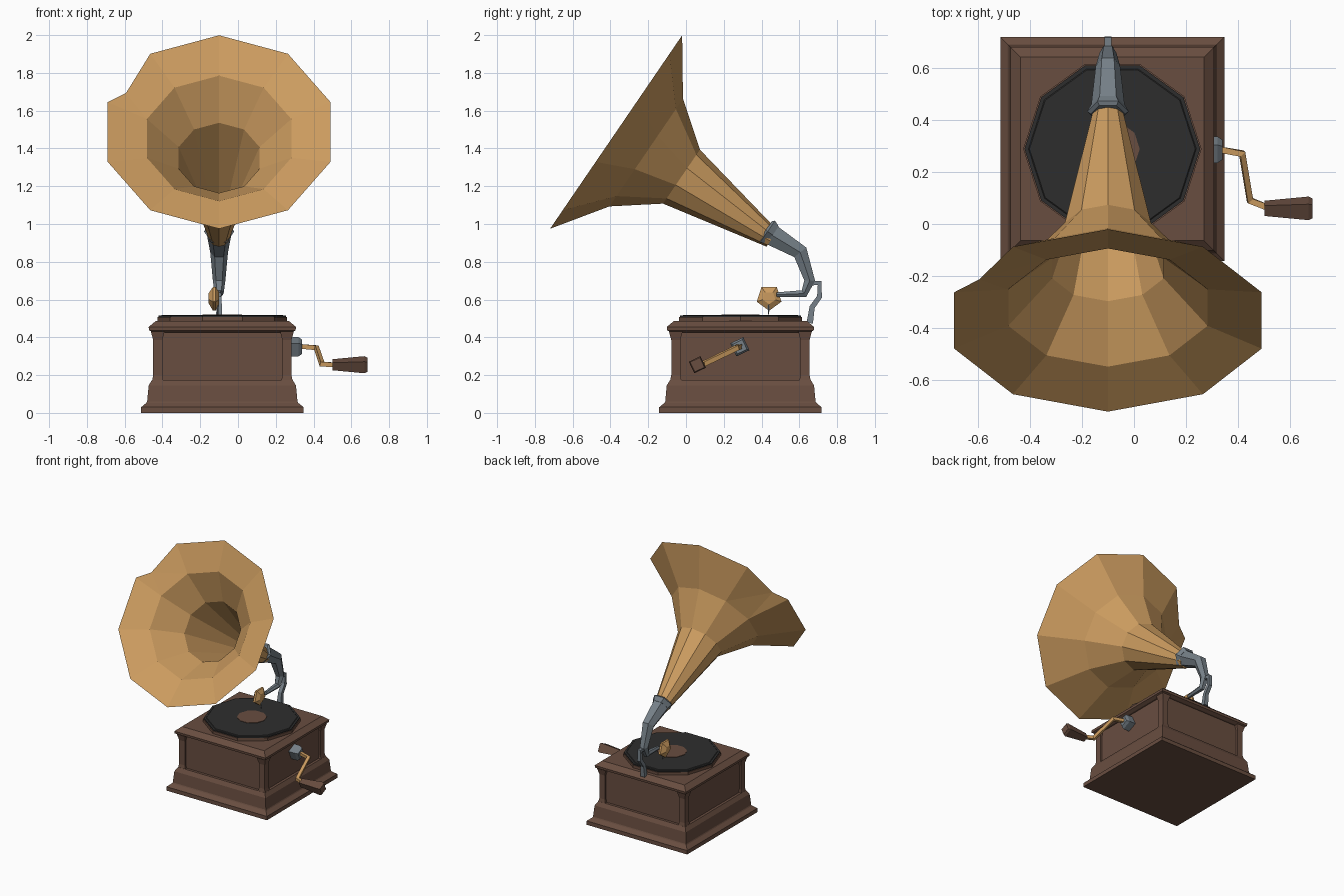
import bpy, bmesh
from math import cos, sin, radians, sqrt, tau
from mathutils import Vector

if "Cube" in bpy.data.objects:
    bpy.data.objects.remove(bpy.data.objects["Cube"])

X, Y, Z = Vector((1, 0, 0)), Vector((0, 1, 0)), Vector((0, 0, 1))
BASE = Vector((-0.083, 0.288, 0))   # middle of the cabinet
HORN_X = -0.10                      # plane of the horn and arm


def material(name, rgb):
    m = bpy.data.materials.new(name)
    m.use_nodes = True
    m.diffuse_color = (*rgb, 1)
    m.node_tree.nodes["Principled BSDF"].inputs["Base Color"].default_value = (*rgb, 1)
    return m


brass = material("brass", (0.60, 0.33, 0.115))
wood = material("dark wood", (0.14, 0.075, 0.051))
steel = material("grey steel", (0.18, 0.215, 0.245))
black = material("record black", (0.027, 0.027, 0.027))


def ring(centre, axis, radius, n, ref, phase=0):
    """Regular polygon around an axis, its first corner towards ref."""
    a = Vector(axis).normalized()
    u = (ref - a * ref.dot(a)).normalized()
    v = a.cross(u)
    angles = [radians(phase) + tau * k / n for k in range(n)]
    return [Vector(centre) + radius * (cos(t) * u + sin(t) * v) for t in angles]


def loft(name, rings, mat, edit=None):
    """Closed skin over a row of rings."""
    bm = bmesh.new()
    rows = [[bm.verts.new(p) for p in r] for r in rings]
    n = len(rows[0])
    for a, b in zip(rows, rows[1:]):
        for k in range(n):
            j = (k + 1) % n
            bm.faces.new((a[k], a[j], b[j], b[k]))
    bm.faces.new(rows[0][::-1])
    bm.faces.new(rows[-1])
    if edit:
        edit(bm)
    bmesh.ops.recalc_face_normals(bm, faces=bm.faces[:])
    mesh = bpy.data.meshes.new(name)
    bm.to_mesh(mesh)
    bm.free()
    mesh.materials.append(mat)
    ob = bpy.data.objects.new(name, mesh)
    bpy.context.collection.objects.link(ob)
    return ob


def turned(name, start, axis, profile, n, ref, mat, phase=0, edit=None):
    """Profile of (distance along axis, radius)."""
    a = Vector(axis).normalized()
    rings = [ring(Vector(start) + a * s, a, r, n, ref, phase) for s, r in profile]
    return loft(name, rings, mat, edit)


def square(name, centre, profile, mat):
    """Square stack of (height, half width)."""
    return turned(name, centre, Z, [(z, h * sqrt(2)) for z, h in profile], 4, X, mat, 45)


def tube(name, points, radii, n, ref, mat, phase=0):
    pts = [Vector(p) for p in points]
    rings = []
    for i, p in enumerate(pts):
        before = (p - pts[i - 1]).normalized() if i else Vector()
        after = (pts[i + 1] - p).normalized() if i < len(pts) - 1 else Vector()
        rings.append(ring(p, before + after, radii[i], n, ref, phase))
    return loft(name, rings, mat)


def in_plane(points):
    return [(HORN_X, y, z) for y, z in points]


# Cabinet: moulded foot, body, corner posts, lid
square("cabinet_foot", BASE, [(0, .43), (.03, .43), (.053, .402), (.06, .398),
                              (.145, .39), (.175, .372)], wood)
square("cabinet_body", BASE, [(.17, .352), (.43, .352)], wood)
for sx, x_name in ((-1, "right"), (1, "left")):
    for sy, y_name in ((-1, "front"), (1, "back")):
        corner = BASE + Vector((sx * .342, sy * .342, 0))
        square(f"{y_name}_{x_name}_post", corner,
               [(.17, .03), (.2, .024), (.385, .024), (.43, .036)], wood)
square("cabinet_lid", BASE, [(.425, .365), (.437, .388), (.455, .39), (.475, .366),
                             (.487, .352)], wood)

# Turntable and record
turned("turntable", BASE, Z, [(.48, .342), (.508, .342)], 10, X, wood)
turned("record", BASE, Z, [(.505, .337), (.516, .337), (.516, .322), (.519, .318)],
       10, X, black)
turned("record_label", BASE, Z, [(.515, .105), (.522, .105)], 10, X, wood)


# Horn: outer flare out to the rim, then the inner flare back to the throat
def dent_rim(bm):
    spot = Vector((-.593, -.212, 1.693))
    edge = min(bm.edges, key=lambda e: ((e.verts[0].co + e.verts[1].co) / 2 - spot).length)
    made = bmesh.ops.bisect_edges(bm, edges=[edge], cuts=1)["geom_split"]
    vert = next(g for g in made if isinstance(g, bmesh.types.BMVert))
    vert.co = spot
    bmesh.ops.triangulate(bm, faces=vert.link_faces[:])


turned("horn", (HORN_X, -.37, 1.487), (0, .826, -.564),
       [(1.0, .052), (.419, .173), (.193, .345), (0, .62),
        (.06, .402), (.243, .225), (.78, .062)], 10, Z, brass, edit=dent_rim)

# Hollow-looking collar and tapering arm
turned("horn_collar", (HORN_X, .422, .967), (0, .826, -.564),
       [(0, .066), (.012, .08), (.045, .064)], 6, X, steel)
tube("horn_arm", in_plane([(.44, .95), (.605, .85), (.655, .70), (.625, .632), (.48, .626)]),
     [.066, .047, .033, .024, .014], 6, X, steel)

# Rear bracket that holds the arm
tube("arm_bracket", in_plane([(.65, .685), (.707, .688), (.707, .615), (.668, .56), (.655, .475)]),
     [.018, .019, .019, .02, .024], 4, X, steel, 45)

# Sound box and needle
turned("sound_box", (-.155, .44, .61), X,
       [(0, .03), (.022, .069), (.037, .069), (.055, .035)], 5, -Z, brass)
turned("needle", (-.107, .437, .522), Z, [(0, .003), (.06, .006)], 4, X, steel)

# Crank
swing = Vector((0, -.21, -.1))
turned("crank_hub", (.26, .285, .35), X, [(0, .054), (.06, .054), (.08, .04)],
       4, swing, steel, 45)
tube("crank_rod", [(.33, .285, .352), (.415, .27, .345), (.445, .09, .258), (.52, .06, .254)],
     [.017, .018, .018, .017], 4, Z, brass, 45)
turned("crank_handle", (.5, .06, .255), X, [(0, .031), (.17, .048), (.185, .04)],
       4, swing, wood, 45)
